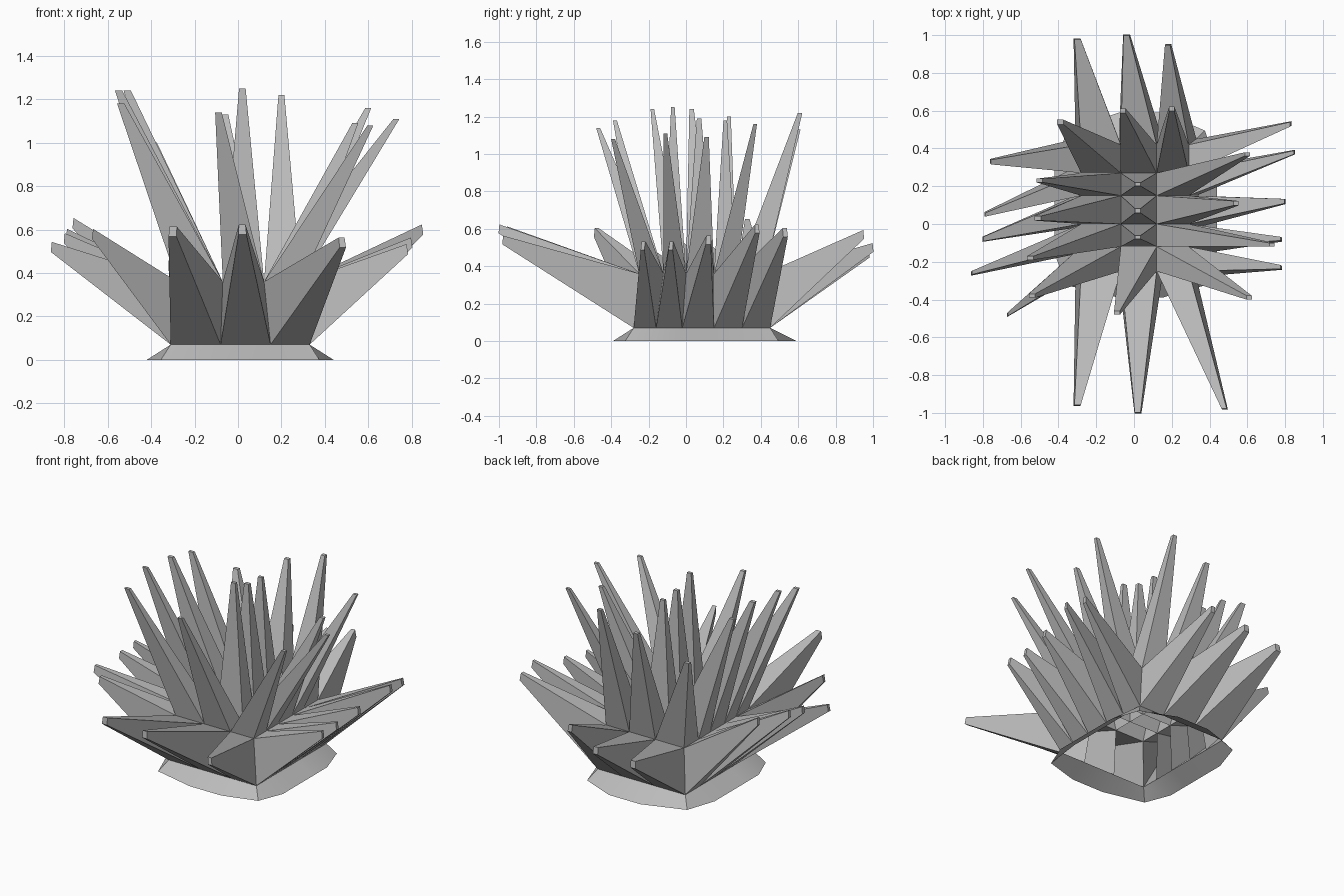
import bpy
import bmesh
from mathutils import Vector

default_cube = bpy.data.objects.get("Cube")
if default_cube:
    bpy.data.objects.remove(default_cube, do_unlink=True)

# One plain grey for the whole plant
grey = bpy.data.materials.new("leaf grey")
grey.use_nodes = True
colour = (0.5, 0.5, 0.5, 1)
grey.diffuse_color = colour
grey.node_tree.nodes["Principled BSDF"].inputs["Base Color"].default_value = colour

TIP_SCALE = 0.16
RIM_HEIGHT, CROWN_HEIGHT = 0.07, 0.36

# Column and row lines of the core block, at its crown and at its rim
crown_x = (-.28, -.07, .12, .29)
crown_y = (-.25, -.12, 0, .15, .27, .42)
rim_x = (-.31, -.08, .15, .33)
rim_y = (-.28, -.16, -.02, .15, .30, .45)

# Tips of the tall spikes: rows from front to back, each from right to left
tall_tips = [
    (-.54, -.38, 1.18), (-.09, -.47, 1.14), (.61, -.39, 1.08),
    (-.55, -.18, 1.24), (.02, -.07, 1.25), (.73, -.11, 1.11),
    (-.51, .03, 1.24), (.02, .07, 1.19), (.54, .11, 1.09),
    (-.50, .23, 1.20), (.02, .21, 1.18), (.60, .37, 1.16),
    (-.39, .54, 1.0), (-.06, .60, 1.13), (.20, .61, 1.22),
]

# Tips of the low spikes, walking around the block from the front
low_tips = {
    "front": [(-.30, -.96, .59), (.02, -1, .60), (.48, -.98, .54)],
    "left": [(.78, -.23, .51), (.78, -.08, .51), (.80, .12, .54),
             (.85, .38, .60), (.83, .53, .58)],
    "back": [(.18, .95, .57), (-.04, 1, .50), (-.30, .98, .47)],
    "right": [(-.76, .33, .63), (-.79, .05, .58), (-.80, -.08, .56),
              (-.86, -.26, .52), (-.67, -.48, .58)],
}


def finish(bm, name):
    """Turn a bmesh into a named grey object."""
    mesh = bpy.data.meshes.new(name)
    bm.to_mesh(mesh)
    bm.free()
    obj = bpy.data.objects.new(name, mesh)
    obj.data.materials.append(grey)
    bpy.context.collection.objects.link(obj)
    return obj


def add_spike(bm, base, tip):
    """Draw a base quad out into a blunt four-sided spike."""
    centre = sum((v.co for v in base), Vector()) / len(base)
    end = [bm.verts.new(Vector(tip) + (v.co - centre) * TIP_SCALE) for v in base]
    for k in range(len(base)):
        n = (k + 1) % len(base)
        bm.faces.new((base[k], base[n], end[n], end[k]))
    bm.faces.new(end)


# Grid positions around the border, anticlockwise from the front right corner
cols, rows = len(crown_x) - 1, len(crown_y) - 1
border = [(i, 0) for i in range(cols)]
border += [(cols, j) for j in range(rows)]
border += [(i, rows) for i in range(cols, 0, -1)]
border += [(0, j) for j in range(rows, 0, -1)]

# Spikes: a tall one on each crown cell, a low one on each wall cell
bm = bmesh.new()
crown = {(i, j): bm.verts.new((x, y, CROWN_HEIGHT))
         for i, x in enumerate(crown_x) for j, y in enumerate(crown_y)}
rim = {(i, j): bm.verts.new((rim_x[i], rim_y[j], RIM_HEIGHT)) for i, j in border}

for n, tip in enumerate(tall_tips):
    j, i = divmod(n, cols)
    cell = [(i, j), (i + 1, j), (i + 1, j + 1), (i, j + 1)]
    add_spike(bm, [crown[c] for c in cell], tip)

wall_tips = [tip for side in low_tips.values() for tip in side]
for n, tip in enumerate(wall_tips):
    a, b = border[n], border[(n + 1) % len(border)]
    add_spike(bm, [rim[a], rim[b], crown[b], crown[a]], tip)
finish(bm, "spiky_leaves")

# Skirt: flares from the rim to the ground, bowing out between its corners
bm = bmesh.new()
upper, lower = [], []
for i, j in border:
    x, y = rim_x[i], rim_y[j]
    side_x = (i == cols) - (i == 0)
    side_y = (j == rows) - (j == 0)
    corner = side_x and side_y
    flare = 0.045 if corner else (0.14 if side_y > 0 else 0.11)
    upper.append(bm.verts.new((x, y, RIM_HEIGHT)))
    lower.append(bm.verts.new((x + side_x * flare, y + side_y * flare, 0)))
for k in range(len(border)):
    n = (k + 1) % len(border)
    bm.faces.new((lower[k], lower[n], upper[n], upper[k]))
skirt = finish(bm, "base_skirt")

# Soft shading along the skirt, keeping its corners sharp
bpy.ops.object.select_all(action="DESELECT")
skirt.select_set(True)
bpy.context.view_layer.objects.active = skirt
bpy.ops.object.shade_smooth_by_angle()
